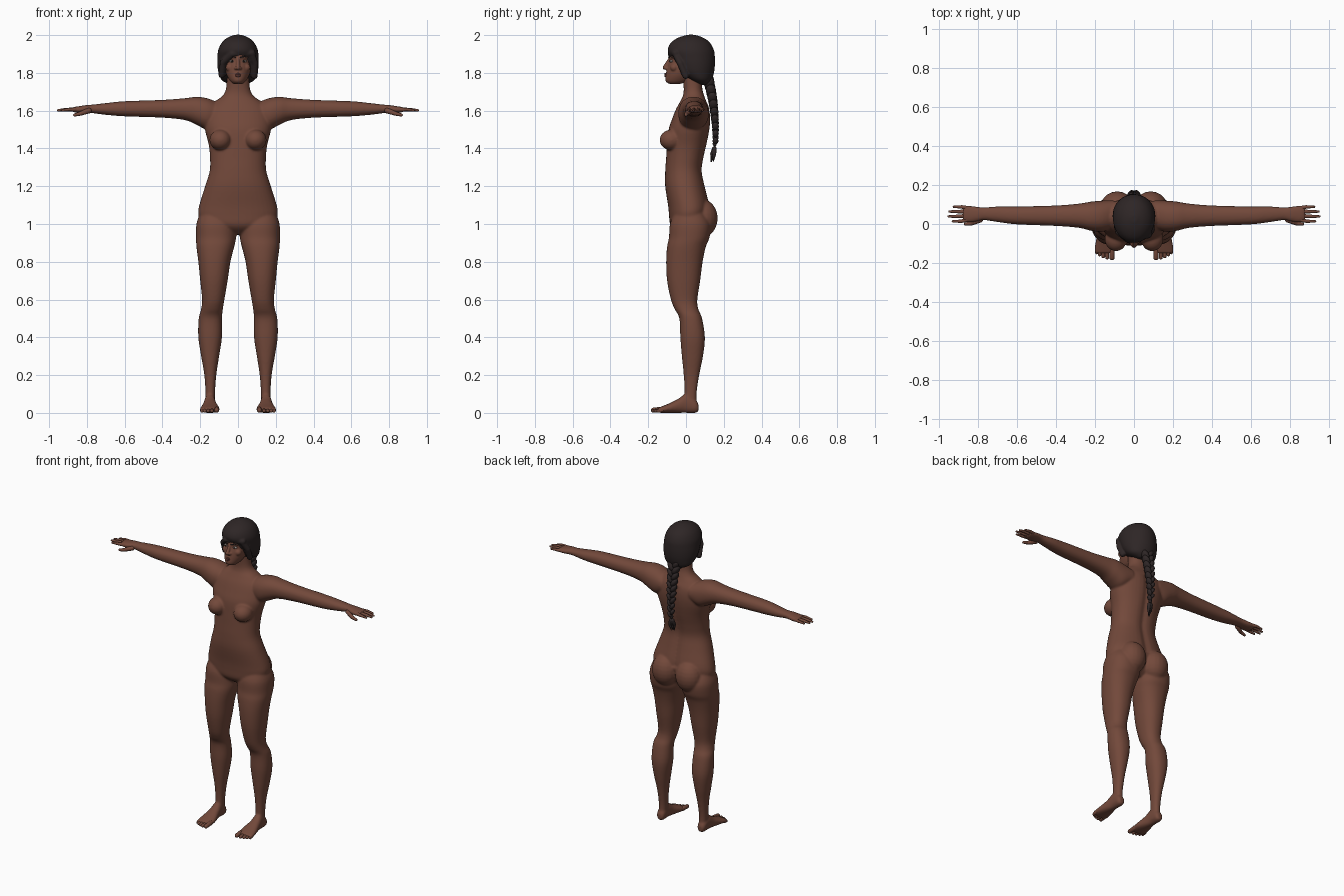
import bpy
import bmesh
from math import cos, sin, pi, exp, copysign
from mathutils import Vector, Matrix

cube = bpy.data.objects.get("Cube")
if cube:
    bpy.data.objects.remove(cube, do_unlink=True)


def material(name, colour):
    mat = bpy.data.materials.new(name)
    mat.use_nodes = True
    rgba = (*colour, 1)
    mat.diffuse_color = rgba
    shader = mat.node_tree.nodes["Principled BSDF"]
    shader.inputs["Base Color"].default_value = rgba
    shader.inputs["Roughness"].default_value = 0.7
    return mat


skin = material("brown skin", (0.17, 0.066, 0.043))
hair_dark = material("dark hair", (0.027, 0.019, 0.019))
lip_tone = material("lips", (0.125, 0.043, 0.035))
eye_white = material("eye white", (0.5, 0.45, 0.42))
iris_dark = material("iris", (0.015, 0.009, 0.007))


def smooth_rows(rows, steps=4):
    """Catmull-Rom interpolation between section rows."""
    out = []
    for i in range(len(rows) - 1):
        quad = [rows[max(i - 1, 0)], rows[i], rows[i + 1], rows[min(i + 2, len(rows) - 1)]]
        for k in range(steps):
            t = k / steps
            out.append([b + t / 2 * (c - a + t * (2 * a - 5 * b + 4 * c - d + t * (3 * (b - c) + d - a)))
                        for a, b, c, d in zip(*quad)])
    return out + [list(rows[-1])]


def loft(bm, rows, axis="z", sides=40, power=0.9):
    """Skin oval sections; a row is position, then low/high of both other axes."""
    rings = []
    for t, a0, a1, b0, b1 in smooth_rows(rows):
        ring = []
        for k in range(sides):
            ang = 2 * pi * k / sides
            c, s = [copysign(abs(f) ** power, f) for f in (cos(ang), sin(ang))]
            a = (a0 + a1) / 2 + (a1 - a0) / 2 * c
            b = (b0 + b1) / 2 + (b1 - b0) / 2 * s
            place = {"x": (t, a, b), "y": (a, t, b), "z": (a, b, t)}[axis]
            ring.append(bm.verts.new(place))
        rings.append(ring)
    for low, high in zip(rings, rings[1:]):
        for k in range(sides):
            n = (k + 1) % sides
            bm.faces.new((low[k], low[n], high[n], high[k]))
    bm.faces.new(rings[0])
    bm.faces.new(rings[-1])


def trunk_rows(rows):
    return [(z, -w, w, front, back) for z, w, front, back in rows]


def blob(bm, centre, radii, tilt=0):
    m = Matrix.Translation(centre) @ Matrix.Rotation(tilt, 4, "Y") @ Matrix.Diagonal((*radii, 1))
    bmesh.ops.create_uvsphere(bm, u_segments=20, v_segments=12, radius=1, matrix=m)


def stick(bm, start, end, r0, r1=None):
    """Rounded capsule between two points."""
    start, end = Vector(start), Vector(end)
    turn = (end - start).to_track_quat("Z", "Y")
    verts = bmesh.ops.create_uvsphere(bm, u_segments=14, v_segments=11, radius=1)["verts"]
    for v in verts:
        far = v.co.z > 0
        v.co = (end if far else start) + turn @ v.co * ((r1 or r0) if far else r0)


def mirror(bm):
    copy = bmesh.ops.duplicate(bm, geom=bm.verts[:] + bm.edges[:] + bm.faces[:])["geom"]
    for v in copy:
        if isinstance(v, bmesh.types.BMVert):
            v.co.x *= -1


def finish(name, bm, mat, voxel=0, relax=0):
    bmesh.ops.recalc_face_normals(bm, faces=bm.faces[:])
    for f in bm.faces:
        f.smooth = True
    mesh = bpy.data.meshes.new(name)
    bm.to_mesh(mesh)
    bm.free()
    mesh.materials.append(mat)
    obj = bpy.data.objects.new(name, mesh)
    bpy.context.collection.objects.link(obj)
    if voxel:
        blend = obj.modifiers.new("blend parts", "REMESH")
        blend.mode, blend.voxel_size, blend.use_smooth_shade = "VOXEL", voxel, True
        soft = obj.modifiers.new("soften", "SMOOTH")
        soft.factor, soft.iterations = 0.5, relax
    return obj


# Legs, feet and arms, built on the left and mirrored
bm = bmesh.new()
loft(bm, [(1.06, .03, .2, -.06, .1), (1, .012, .22, -.085, .13), (.93, .01, .222, -.09, .125),
          (.88, .02, .22, -.1, .105), (.8, .04, .21, -.105, .088), (.7, .055, .2, -.1, .075),
          (.6, .072, .19, -.08, .06), (.55, .08, .195, -.06, .065), (.5, .085, .208, -.035, .085),
          (.4, .085, .21, -.03, .1), (.3, .1, .195, -.022, .09), (.2, .115, .178, -.012, .07),
          (.1, .122, .172, -.008, .056), (.02, .122, .173, -.02, .06)])
loft(bm, [(.066, .132, .165, .01, .045), (.05, .122, .175, 0, .07), (0, .12, .178, 0, .1),
          (-.04, .113, .185, 0, .075), (-.09, .1, .197, 0, .05), (-.13, .098, .203, 0, .034),
          (-.15, .1, .2, .003, .026)], axis="y")
loft(bm, [(.1, -.02, .12, 1.53, 1.64), (.16, -.04, .12, 1.5, 1.665), (.22, -.035, .115, 1.525, 1.673),
          (.28, -.02, .105, 1.55, 1.666), (.4, -.01, .095, 1.563, 1.657), (.6, -.002, .09, 1.57, 1.65),
          (.7, .01, .09, 1.578, 1.64), (.77, .02, .085, 1.587, 1.632), (.8, .014, .088, 1.589, 1.63),
          (.84, .008, .093, 1.588, 1.624), (.865, .01, .094, 1.591, 1.62), (.88, .014, .09, 1.596, 1.615)],
     axis="x")
# Glutes and bust
blob(bm, (.086, .088, 1.03), (.086, .08, .1))
blob(bm, (.093, -.076, 1.445), (.058, .064, .055))
mirror(bm)
# Torso and neck, with a shallow spine groove
torso = bmesh.new()
loft(torso, trunk_rows([
    (.945, .05, -.03, .06), (.97, .13, -.065, .09), (1, .19, -.085, .105), (1.05, .21, -.09, .12),
    (1.1, .205, -.095, .125), (1.2, .174, -.11, .102), (1.28, .15, -.11, .087), (1.35, .148, -.105, .096),
    (1.42, .155, -.1, .112), (1.5, .175, -.092, .127), (1.56, .175, -.072, .131), (1.61, .16, -.052, .125),
    (1.65, .12, -.03, .107), (1.68, .08, -.016, .096), (1.72, .063, -.012, .086), (1.8, .058, -.02, .085)]))
for v in torso.verts:
    if v.co.y > .04 and 1.08 < v.co.z < 1.62:
        v.co.y -= .012 * exp(-(v.co.x / .025) ** 2)
part = bpy.data.meshes.new("torso part")
torso.to_mesh(part)
torso.free()
bm.from_mesh(part)
bpy.data.meshes.remove(part)
finish("body", bm, skin, .006, 7)

# Fingers and thumbs
bm = bmesh.new()
for y, tip_y, tip_x in ((.02, .014, .93), (.042, .039, .952), (.064, .064, .948), (.083, .088, .925)):
    stick(bm, (.86, y, 1.606), (tip_x - .04, tip_y, 1.606), .0105, .009)
    stick(bm, (tip_x - .04, tip_y, 1.606), (tip_x, tip_y, 1.602), .009, .006)
stick(bm, (.79, .022, 1.6), (.835, .003, 1.584), .015, .011)
stick(bm, (.835, .003, 1.584), (.865, 0, 1.577), .011, .008)
mirror(bm)
finish("fingers", bm, skin)

# Toes
bm = bmesh.new()
for x, tip, r in ((.113, .173, .0145), (.138, .172, .011), (.158, .166, .0105), (.176, .157, .01), (.191, .147, .0095)):
    stick(bm, (x, -.125, r + .004), (x, -tip, r), r, r * .9)
mirror(bm)
finish("toes", bm, skin)

# Head with nose, brow ridge and cheeks
bm = bmesh.new()
blob(bm, (.011, -.103, 1.824), (.01, .011, .008))
stick(bm, (.014, -.082, 1.884), (.045, -.068, 1.882), .01, .008)
blob(bm, (.042, -.062, 1.828), (.024, .022, .022))
mirror(bm)
stick(bm, (0, -.086, 1.875), (0, -.112, 1.828), .008, .012)
loft(bm, trunk_rows([
    (1.742, .025, -.09, -.03), (1.757, .042, -.108, .02), (1.79, .06, -.107, .06), (1.83, .07, -.1, .1),
    (1.865, .074, -.089, .12), (1.92, .08, -.085, .125), (1.96, .07, -.06, .11), (1.98, .04, -.02, .07)]),
     power=1)
finish("head", bm, skin, .004, 3)

# Facial features
bm = bmesh.new()
stick(bm, (0, -.109, 1.794), (.02, -.098, 1.789), .006, .003)
stick(bm, (0, -.108, 1.784), (.018, -.099, 1.786), .007, .003)
mirror(bm)
finish("lips", bm, lip_tone)
for name, centre, radii, mat in (("eyes", (.032, -.077, 1.862), (.014, .01, .006), eye_white),
                                 ("irises", (.031, -.083, 1.862), (.006, .006, .006), iris_dark)):
    bm = bmesh.new()
    blob(bm, centre, radii)
    mirror(bm)
    finish(name, bm, mat)
bm = bmesh.new()
stick(bm, (.014, -.091, 1.882), (.034, -.085, 1.888), .0035)
stick(bm, (.034, -.085, 1.888), (.05, -.073, 1.882), .0035, .002)
mirror(bm)
finish("eyebrows", bm, hair_dark)

# Hair cap with a side-swept fringe
bm = bmesh.new()
loft(bm, trunk_rows([
    (1.737, .04, .07, .115), (1.76, .085, .02, .135), (1.8, .103, -.035, .148), (1.84, .109, -.06, .153),
    (1.88, .109, -.08, .153), (1.92, .105, -.097, .148), (1.96, .086, -.08, .127), (1.987, .055, -.04, .09),
    (2.002, .015, .01, .045)]), power=1)
fringe = [(.075, -.055, 1.905), (-.03, -.08, 1.9), (-.078, -.042, 1.855), (-.086, -.012, 1.79)]
side = [(.07, -.058, 1.905), (.09, -.03, 1.85), (.087, -.002, 1.785)]
for lock in (fringe, side):
    for p, q in zip(lock, lock[1:]):
        stick(bm, p, q, .018)
finish("hair_cap", bm, hair_dark, .005, 5)

# Braid of alternating tilted strands, ending in a tuft
bm = bmesh.new()
count = 18
for i in range(count):
    t = i / (count - 1)
    s = 1 if i % 2 else -1
    size = 1.05 - .5 * t
    y = .118 + .085 * t - .047 * t * t
    blob(bm, (s * .016 * size, y, 1.765 - .325 * t), (.02 * size, .028 * size, .036 * size), s * .55)
blob(bm, (0, .152, 1.425), (.011, .011, .014))
for x, y in ((0, .142), (.012, .15), (-.012, .138)):
    stick(bm, (x / 2, .15, 1.4), (x, y, 1.37), .012, .01)
    stick(bm, (x, y, 1.37), (x / 2, y - .006, 1.33), .01, .002)
finish("braid", bm, hair_dark)
